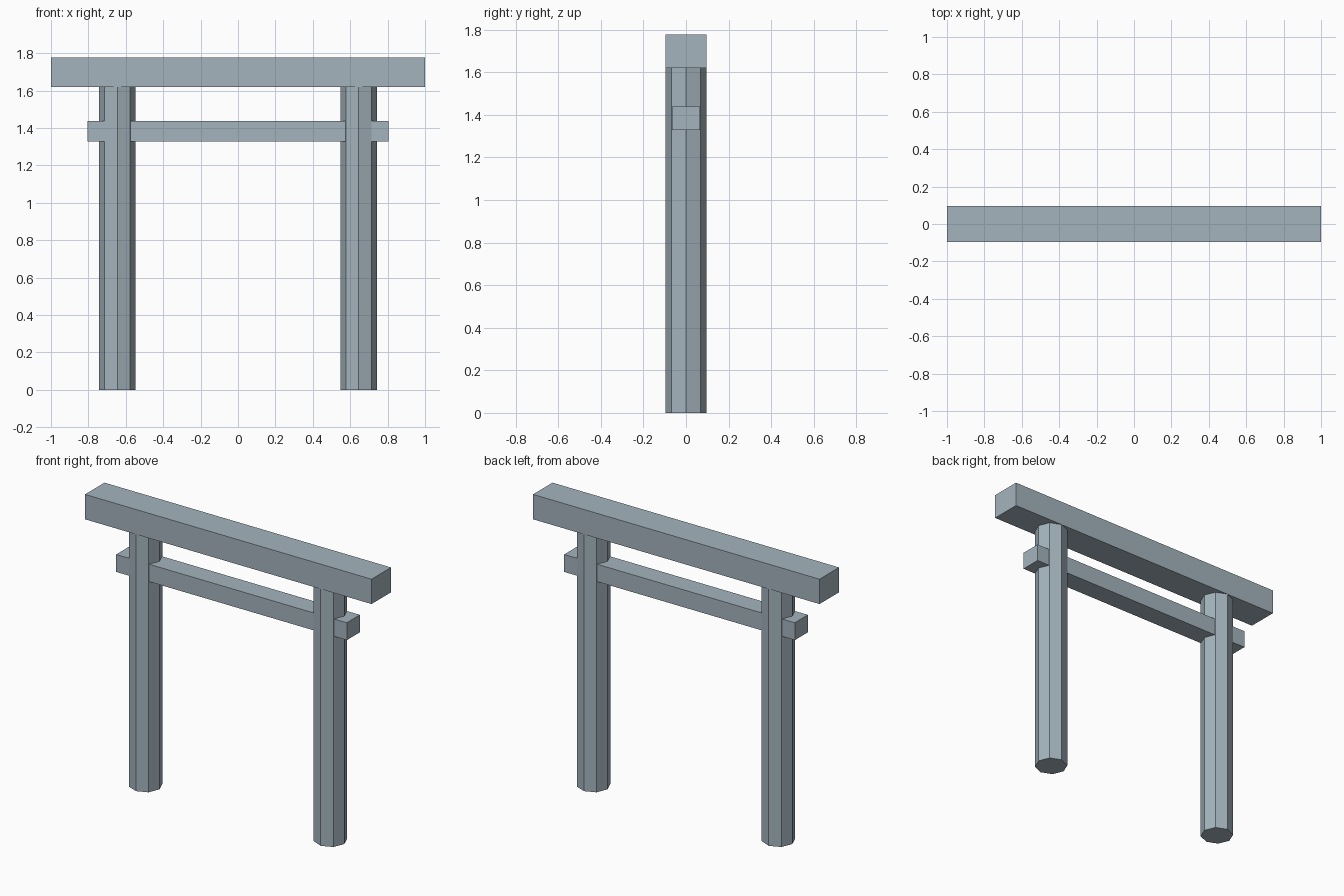
import bpy

if "Cube" in bpy.data.objects:
    bpy.data.objects.remove(bpy.data.objects["Cube"])

# Single weathered blue-grey colour
grey = bpy.data.materials.new("blue_grey_stone")
grey.diffuse_color = (0.37, 0.455, 0.51, 1.0)
grey.use_nodes = True
grey.node_tree.nodes["Principled BSDF"].inputs["Base Color"].default_value = grey.diffuse_color


def finish(name):
    obj = bpy.context.object
    obj.name = name
    obj.data.materials.append(grey)
    return obj


def beam(name, half_length, half_depth, z0, z1):
    bpy.ops.mesh.primitive_cube_add(size=2, location=(0, 0, (z0 + z1) / 2))
    obj = finish(name)
    obj.scale = (half_length, half_depth, (z1 - z0) / 2)
    bpy.ops.object.transform_apply(location=False, rotation=False, scale=True)


# Octagonal posts, a corner facing the front
POST_HEIGHT = 1.62
for side, x in (("left", -0.645), ("right", 0.645)):
    bpy.ops.mesh.primitive_cylinder_add(
        vertices=8, radius=0.097, depth=POST_HEIGHT,
        location=(x, 0, POST_HEIGHT / 2))
    finish(side + "_post")

# Lintel on top and tie beam passing through the posts
beam("top_lintel", 1.0, 0.097, POST_HEIGHT, 1.777)
beam("tie_beam", 0.805, 0.065, 1.328, 1.438)
